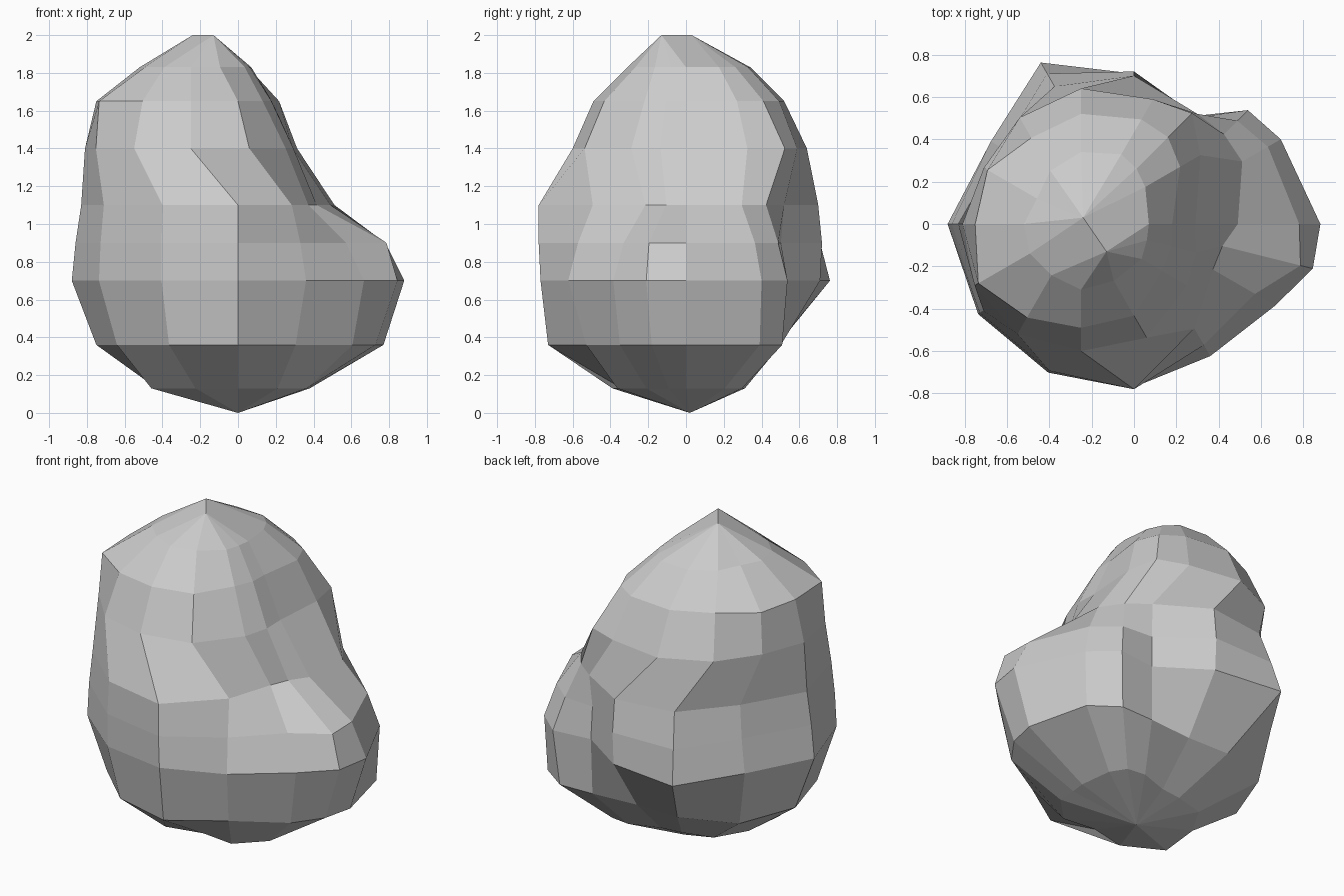
import bpy, bmesh
from math import cos, sin, radians

# Every 30 degrees anticlockwise from +x, with extra spokes through the side lobe
ANGLES = (0, 30, 45, 60, 90, 120, 150, 180, 210, 240, 270, 300, 330, 346)
# Rock contours: height, centre x, then one radius per angle
CONTOURS = [
    (0.13, 0.00, (.38, .41, .42, .36, .25, .27, .37, .43, .53, .45, .34, .42, .42, .38)),
    (0.36, 0.00, (.77, .78, .72, .58, .48, .56, .71, .75, .74, .73, .73, .61, .70, .75)),
    (0.70, 0.00, (.88, .80, .76, .59, .71, .88, .78, .88, .85, .81, .77, .72, .77, .87)),
    (0.90, 0.00, (.78, .73, .69, .58, .72, .82, .74, .86, .84, .81, .78, .66, .66, .81)),
    (1.10, 0.00, (.49, .59, .60, .60, .70, .75, .72, .83, .82, .80, .78, .57, .43, .43)),
    (1.40, -.25, (.54, .65, .74, .68, .64, .58, .53, .56, .58, .60, .60, .62, .58, .56)),
    (1.65, -.25, (.43, .54, .58, .57, .52, .47, .51, .50, .56, .51, .49, .50, .44, .44)),
    (1.83, -.25, (.32, .35, .37, .38, .34, .29, .24, .27, .28, .28, .31, .31, .33, .32)),
]


def bridge(bm, lower, upper):
    n = len(lower)
    for i in range(n):
        j = (i + 1) % n
        bm.faces.new((lower[i], lower[j], upper[j], upper[i]))


# Stack the contours and skin them
bm = bmesh.new()
rings = []
for z, cx, radii in CONTOURS:
    rings.append([bm.verts.new((cx + r * cos(radians(a)), r * sin(radians(a)), z))
                  for a, r in zip(ANGLES, radii)])
for lower, upper in zip(rings, rings[1:]):
    bridge(bm, lower, upper)

# Pointed foot
foot = bm.verts.new((0, 0.02, 0))
n = len(ANGLES)
for i in range(n):
    bm.faces.new((rings[0][(i + 1) % n], rings[0][i], foot))

# Short summit ridge: each top vertex runs to the nearer ridge end
ends = ((-.24, .03, 2), (-.13, -.13, 2))
crest = []
for v in rings[-1]:
    end = min(ends, key=lambda e: (v.co.x - e[0]) ** 2 + (v.co.y - e[1]) ** 2)
    crest.append(bm.verts.new(end))
bridge(bm, rings[-1], crest)
bmesh.ops.remove_doubles(bm, verts=bm.verts[:], dist=0.0001)
bmesh.ops.recalc_face_normals(bm, faces=bm.faces[:])

mesh = bpy.data.meshes.new("rock")
bm.to_mesh(mesh)
bm.free()
bpy.context.collection.objects.link(bpy.data.objects.new("rock", mesh))
